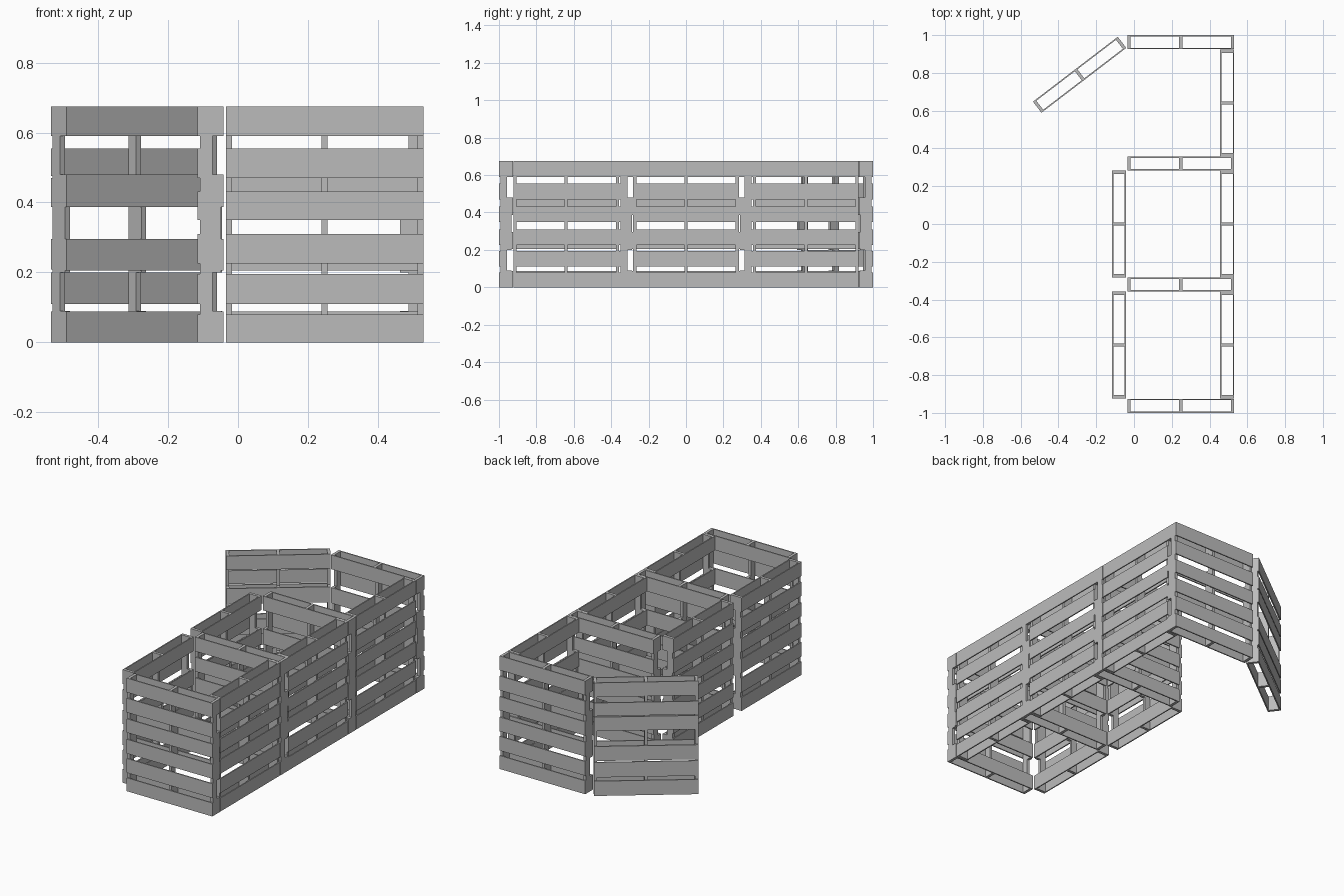
import bpy
import bmesh
from math import radians
from mathutils import Matrix, Vector

cube = bpy.data.objects.get("Cube")
if cube:
    bpy.data.objects.remove(cube, do_unlink=True)

LENGTH, HEIGHT, DEPTH = 0.565, 0.675, 0.074
BOARD = 0.007      # deck board thickness
POST = 0.017       # stringer thickness
NOTCH = 0.031      # notch depth from the inner face

# Bottom and top height of each deck board
OUTER_ROWS = [(0, .08), (.11, .195), (.225, .31), (.35, .432), (.47, .555), (.59, HEIGHT)]
GATE_ROWS = [(0, .088), (.11, .2), (.208, .295), (.387, .47), (.476, .555), (.59, HEIGHT)]
INNER_ROWS = [(0, .088), (.205, .295), (.387, .48), (.59, HEIGHT)]
NOTCHES = [(.09, .2), (.48, .59)]

wood = bpy.data.materials.new("grey_wood")
wood.use_nodes = True
grey = (0.5, 0.5, 0.5, 1)
wood.diffuse_color = grey
wood.node_tree.nodes["Principled BSDF"].inputs["Base Color"].default_value = grey


def finish(name, bm):
    bmesh.ops.recalc_face_normals(bm, faces=bm.faces)
    mesh = bpy.data.meshes.new(name)
    bm.to_mesh(mesh)
    bm.free()
    mesh.materials.append(wood)
    return mesh


def deck(name, rows, y):
    """Horizontal boards centred at depth y."""
    bm = bmesh.new()
    for low, high in rows:
        place = Matrix.Translation((0, y, (low + high) / 2))
        size = Matrix.Diagonal((LENGTH, BOARD, high - low, 1))
        bmesh.ops.create_cube(bm, size=1, matrix=place @ size)
    return finish(name, bm)


def stringers(name):
    """Three upright posts, notched on the inner edge."""
    back, front = -DEPTH / 2 + BOARD, DEPTH / 2 - BOARD
    cut = DEPTH / 2 - NOTCH
    profile = [(back, 0), (front, 0)]
    for low, high in NOTCHES:
        profile += [(front, low), (cut, low), (cut, high), (front, high)]
    profile += [(front, HEIGHT), (back, HEIGHT)]
    bm = bmesh.new()
    edge = (LENGTH - POST) / 2
    for x in (-edge, 0, edge):
        face = bm.faces.new([bm.verts.new((x - POST / 2, y, z)) for y, z in profile])
        moved = bmesh.ops.extrude_face_region(bm, geom=[face])["geom"]
        verts = [g for g in moved if isinstance(g, bmesh.types.BMVert)]
        bmesh.ops.translate(bm, verts=verts, vec=Vector((POST, 0, 0)))
    return finish(name, bm)


face_y = (DEPTH - BOARD) / 2
outer_mesh = deck("outer_boards", OUTER_ROWS, -face_y)
gate_mesh = deck("gate_outer_boards", GATE_ROWS, -face_y)
inner_mesh = deck("inner_boards", INNER_ROWS, face_y)
post_mesh = stringers("stringers")


def pallet(name, x, y, angle, outer=outer_mesh):
    """One pallet on its edge, its outer deck facing -y before turning."""
    parts = (("outer_boards", outer), ("inner_boards", inner_mesh), ("stringers", post_mesh))
    for part, mesh in parts:
        obj = bpy.data.objects.new(f"{name}_{part}", mesh)
        obj.location = (x, y, 0)
        obj.rotation_euler.z = radians(angle)
        bpy.context.collection.objects.link(obj)


# Cross walls, from front to back
end_y, cross_y, bay_y = 0.963, 0.32, 0.641
cross_x = 0.248
pallet("front_wall", cross_x, -end_y, 0)
pallet("front_divider", cross_x, -cross_y, 0)
pallet("back_divider", cross_x, cross_y, 180)
pallet("back_wall", cross_x, end_y, 180)

# Long wall
for label, y in (("front", -bay_y), ("middle", 0), ("back", bay_y)):
    pallet(f"left_wall_{label}", 0.493, y, 90)

# Short wall, with the last bay left open
for label, y in (("front", -bay_y), ("middle", 0)):
    pallet(f"right_wall_{label}", -0.079, y, -90)

# Gate standing open
pallet("gate", -0.288, 0.79, 217.4, gate_mesh)
